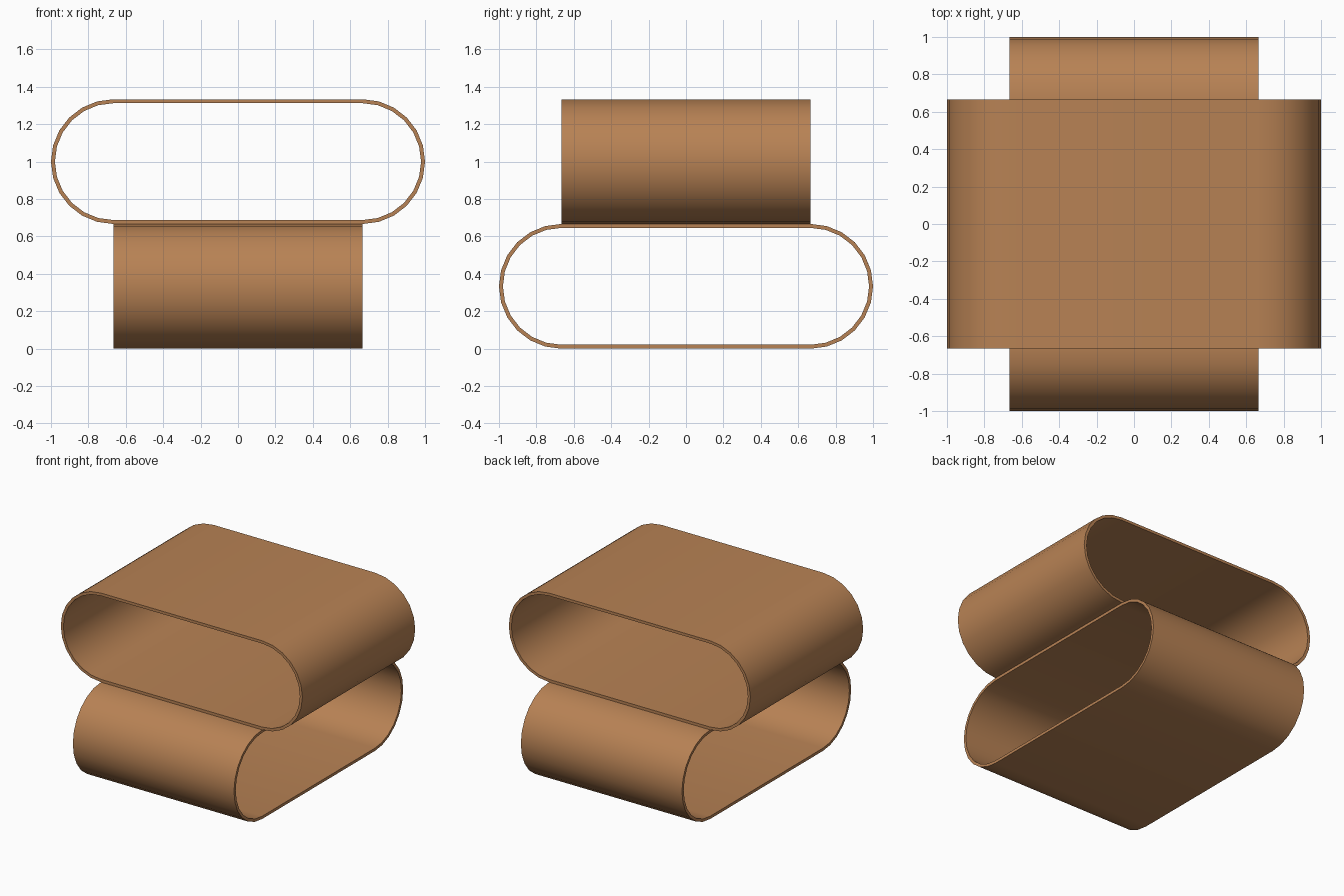
import bpy, bmesh, math
from mathutils import Matrix

if "Cube" in bpy.data.objects:
    bpy.data.objects.remove(bpy.data.objects["Cube"])

R, HALF, DEPTH, WALL, SEG = 1/3, 2/3, 2/3, 0.021, 12

clay = bpy.data.materials.new("warm_tan")
clay.diffuse_color = (0.477, 0.223, 0.089, 1)
clay.use_nodes = True
clay.node_tree.nodes["Principled BSDF"].inputs["Base Color"].default_value = clay.diffuse_color


def stadium(r):
    """Rounded slot outline in the XZ plane."""
    pts = []
    for cx, start in ((HALF, -90), (-HALF, 90)):
        for i in range(SEG + 1):
            a = math.radians(start + 180 * i / SEG)
            pts.append((cx + r * math.cos(a), r * math.sin(a)))
    return pts


def tube(name, z, turn):
    """Open-ended stadium tube with wall thickness, running along Y."""
    bm = bmesh.new()
    loops = [[bm.verts.new((x, y, h)) for x, h in stadium(r)]
             for r, y in ((R, -DEPTH), (R, DEPTH), (R - WALL, DEPTH), (R - WALL, -DEPTH))]
    n = len(loops[0])
    # outer wall, back rim, inner wall, front rim
    for k in range(4):
        a, b = loops[k], loops[(k + 1) % 4]
        for i in range(n):
            j = (i + 1) % n
            bm.faces.new((a[i], a[j], b[j], b[i]))
    bmesh.ops.recalc_face_normals(bm, faces=bm.faces)
    bm.transform(Matrix.Rotation(turn, 4, 'Z'))
    me = bpy.data.meshes.new(name)
    bm.to_mesh(me)
    bm.free()
    me.materials.append(clay)
    ob = bpy.data.objects.new(name, me)
    ob.location.z = z
    bpy.context.collection.objects.link(ob)
    bpy.ops.object.select_all(action='DESELECT')
    ob.select_set(True)
    bpy.context.view_layer.objects.active = ob
    bpy.ops.object.shade_smooth_by_angle(angle=math.radians(30))


# Lower tube opens to the sides, upper tube opens front to back
tube("lower_tube", R, math.pi / 2)
tube("upper_tube", 3 * R, 0)
